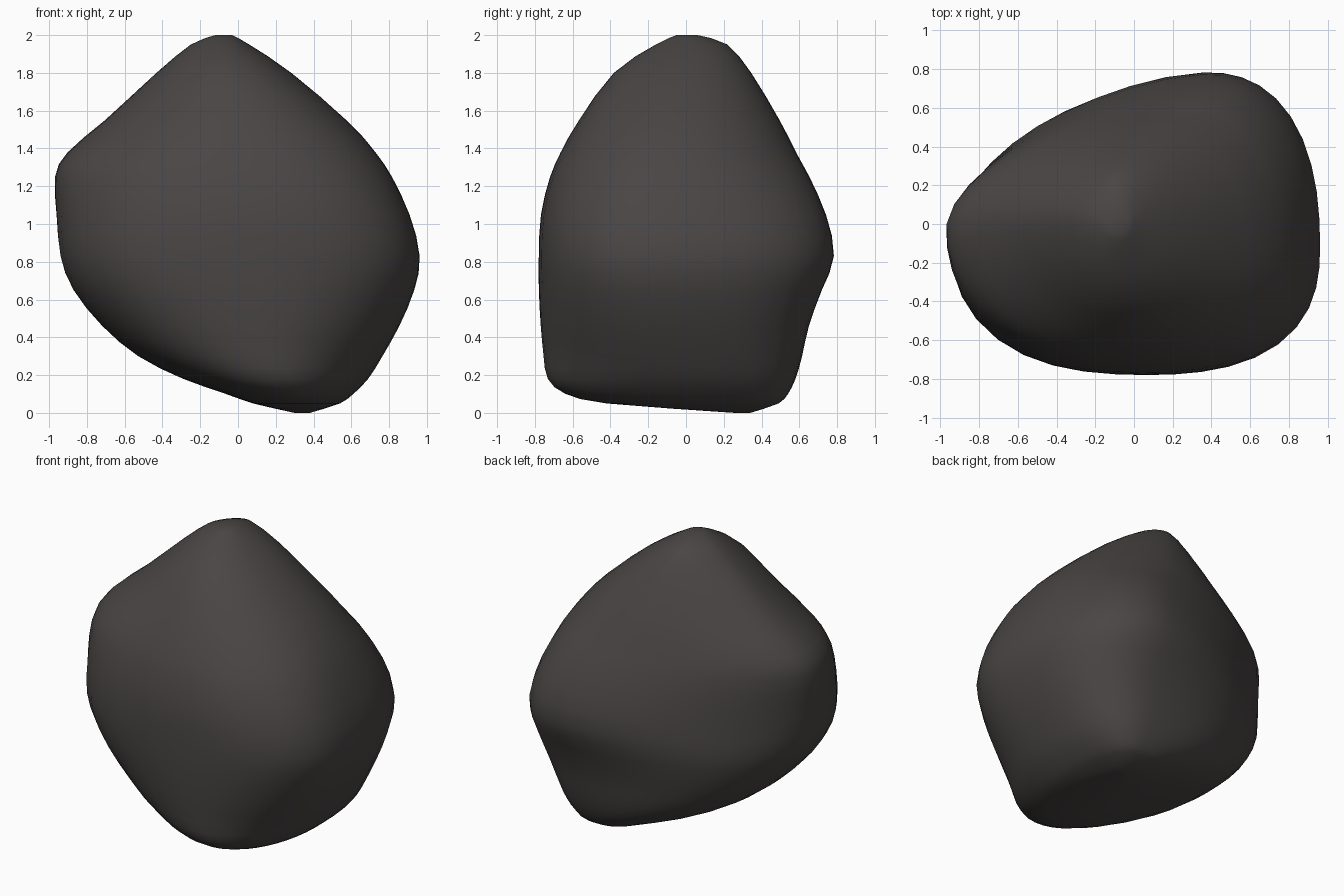
import bpy, bmesh, math

if "Cube" in bpy.data.objects:
    bpy.data.objects.remove(bpy.data.objects["Cube"])

# Horizontal slices of the boulder:
# height, x min, x max, y min, y max, x of back extreme, x of front extreme, y of side extremes
SLICES = [
    (0.00, 0.30, 0.38, 0.26, 0.34, 0.34, 0.34, 0.30),
    (0.05, 0.08, 0.54, -0.42, 0.49, 0.34, 0.30, 0.05),
    (0.10, -0.06, 0.61, -0.64, 0.54, 0.32, 0.25, 0.00),
    (0.18, -0.29, 0.69, -0.735, 0.58, 0.29, 0.20, -0.04),
    (0.30, -0.53, 0.765, -0.755, 0.615, 0.28, 0.15, -0.08),
    (0.46, -0.72, 0.855, -0.77, 0.65, 0.30, 0.12, -0.10),
    (0.65, -0.875, 0.935, -0.78, 0.72, 0.34, 0.08, -0.12),
    (0.83, -0.945, 0.965, -0.78, 0.79, 0.37, 0.06, -0.12),
    (1.05, -0.965, 0.91, -0.77, 0.745, 0.34, 0.05, -0.12),
    (1.25, -0.975, 0.815, -0.72, 0.655, 0.25, 0.03, -0.10),
    (1.38, -0.91, 0.73, -0.665, 0.585, 0.16, 0.00, -0.08),
    (1.55, -0.71, 0.58, -0.57, 0.50, 0.06, -0.02, -0.04),
    (1.80, -0.43, 0.28, -0.385, 0.345, -0.04, -0.06, 0.00),
    (1.95, -0.25, 0.06, -0.16, 0.22, -0.09, -0.09, 0.02),
    (2.00, -0.12, -0.03, -0.05, 0.06, -0.08, -0.08, 0.00),
]
# Corner fullness (back right, back left, front left, front right) at three heights
FULL_HEIGHTS = (0.25, 0.85, 1.7)
FULLNESS = ((3.1, 2.6, 2.3, 1.9), (2.35, 1.57, 2.6, 2.6), (2.0, 1.6, 1.8, 2.2))
SEGMENTS = 40


def in_between(i, t):
    """Smooth slice between slice i and i + 1."""
    last = len(SLICES) - 1
    p = [SLICES[min(max(i + k, 0), last)] for k in (-1, 0, 1, 2)]
    out = []
    for a, b, c, d in zip(*p):
        out.append(0.5 * (2 * b + (c - a) * t + (2 * a - 5 * b + 4 * c - d) * t * t
                          + (3 * b - a - 3 * c + d) * t ** 3))
    out[0] = min(max(out[0], 0.0), 2.0)
    return out


def fullness(z, corner):
    """Corner fullness blended by height."""
    h = FULL_HEIGHTS
    z = min(max(z, h[0]), h[2])
    i = 0 if z < h[1] else 1
    t = (z - h[i]) / (h[i + 1] - h[i])
    return FULLNESS[i][corner] * (1 - t) + FULLNESS[i + 1][corner] * t


def outline(s):
    """Rounded, uneven four-sided outline of one slice."""
    z, x0, x1, y0, y1, back, front, side = s
    # the left tip sits further back around the middle heights
    left_shift = 0.11 * max(0.0, math.sin(math.pi * z / 2))
    points = []
    for k in range(SEGMENTS):
        ang = 2 * math.pi * k / SEGMENTS
        c, si = math.cos(ang), math.sin(ang)
        n = fullness(z, k * 4 // SEGMENTS)
        r = (abs(c) ** n + abs(si) ** n) ** (-1 / n)
        cx = back if si > 0 else front
        cy = side + left_shift if c < 0 else side
        x = cx + r * c * ((x1 - cx) if c > 0 else (cx - x0))
        y = cy + r * si * ((y1 - cy) if si > 0 else (cy - y0))
        points.append((x, y, z))
    return points


# Boulder: skin the slices and cap both ends
bm = bmesh.new()
levels = []
for i in range(len(SLICES) - 1):
    levels += [SLICES[i], in_between(i, 0.5)]
levels.append(SLICES[-1])
rings = [[bm.verts.new(p) for p in outline(s)] for s in levels]
for low, high in zip(rings, rings[1:]):
    for k in range(SEGMENTS):
        j = (k + 1) % SEGMENTS
        bm.faces.new((low[k], low[j], high[j], high[k]))
bm.faces.new(rings[0][::-1])
bm.faces.new(rings[-1])
# Soften the creases between corners
middle = [v for ring in rings[3:-3] for v in ring]
bmesh.ops.smooth_vert(bm, verts=middle, factor=0.4,
                      use_axis_x=True, use_axis_y=True, use_axis_z=False)
bmesh.ops.recalc_face_normals(bm, faces=bm.faces)
for f in bm.faces:
    f.smooth = True

mesh = bpy.data.meshes.new("boulder")
bm.to_mesh(mesh)
bm.free()

stone = bpy.data.materials.new("dark grey stone")
stone.diffuse_color = (0.066, 0.06, 0.058, 1)
stone.use_nodes = True
stone.node_tree.nodes["Principled BSDF"].inputs["Base Color"].default_value = stone.diffuse_color
mesh.materials.append(stone)
boulder = bpy.data.objects.new("boulder", mesh)
bpy.context.collection.objects.link(boulder)
